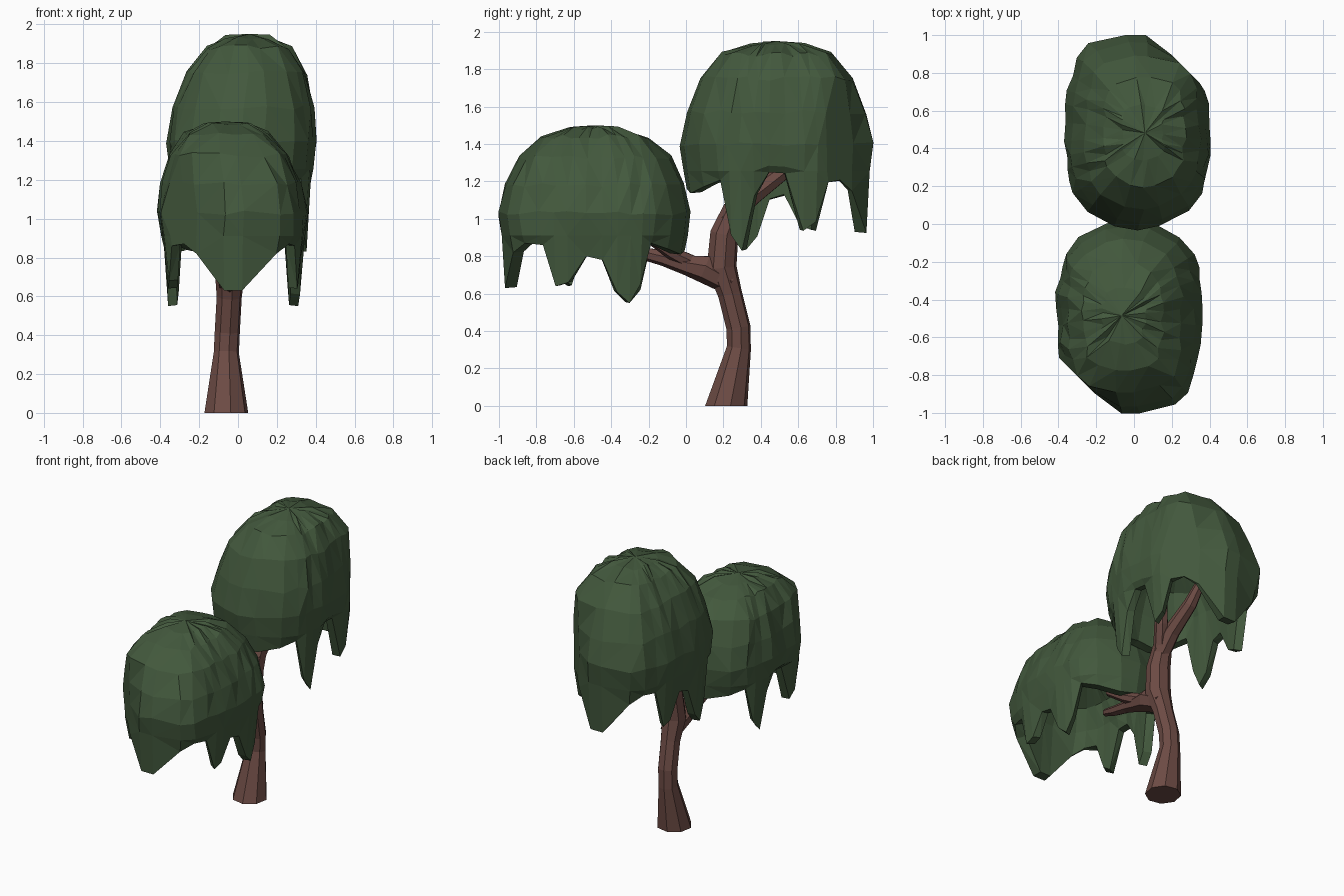
import bpy, bmesh, math, random
from mathutils import Vector

if "Cube" in bpy.data.objects:
    bpy.data.objects.remove(bpy.data.objects["Cube"])

random.seed(4)


def material(name, rgb):
    m = bpy.data.materials.new(name)
    m.diffuse_color = (*rgb, 1)
    m.use_nodes = True
    m.node_tree.nodes["Principled BSDF"].inputs["Base Color"].default_value = m.diffuse_color
    return m


LEAF = material("leaf green", (0.055, 0.098, 0.046))
BARK = material("bark brown", (0.15, 0.07, 0.058))


def finish(bm, name, mat):
    bmesh.ops.recalc_face_normals(bm, faces=bm.faces)
    me = bpy.data.meshes.new(name)
    bm.to_mesh(me)
    bm.free()
    me.materials.append(mat)
    ob = bpy.data.objects.new(name, me)
    bpy.context.collection.objects.link(ob)
    return ob


def bridge(bm, a, b):
    n = len(a)
    for i in range(n):
        j = (i + 1) % n
        bm.faces.new((a[i], a[j], b[j], b[i]))


# Canopy outline, front to back: x, y, rim height on the right, rim height on the left
HALF = [(.05, -.500, .63, .63), (.24, -.455, .82, .82), (.31, -.39, .87, .87),
        (.34, -.29, .86, .86), (.355, -.22, .64, .68), (.36, -.15, .66, .64),
        (.365, -.05, .80, .90), (.37, .04, .78, .905), (.37, .12, .61, .80),
        (.36, .19, .55, .55), (.35, .25, .65, .62), (.33, .31, .87, .87),
        (.26, .40, .84, .84), (.12, .475, .81, .81)]
OUTLINE = [(x, y, z) for x, y, z, _ in HALF] + [(0, .495, .83)]
OUTLINE += [(-x, y, z) for x, y, _, z in reversed(HALF)]

# Dome profile: radius factor, height, sideways lean
OUTER = [(.30, 1.485, -.03), (.58, 1.44, -.035), (.82, 1.33, -.025),
         (.96, 1.18, -.01), (1.035, 1.03, 0)]
INNER = [(.77, .98, 0), (.64, 1.12, 0), (.35, 1.19, 0)]


def canopy(name, location, turn, stretch):
    bm = bmesh.new()

    def ring(r, z, lean, jit):
        return [bm.verts.new((x * r + lean + random.uniform(-jit, jit),
                              y * r + random.uniform(-jit, jit) * .4,
                              z + random.uniform(-jit, jit))) for x, y, _ in OUTLINE]

    rings = [ring(*o, .012) for o in OUTER]
    # shoulder above the rim, ragged rim, then its inside edge
    rings.append([bm.verts.new((x, y, max(z + .03, .91))) for x, y, z in OUTLINE])
    rings.append([bm.verts.new((x * .93, y * .965, z)) for x, y, z in OUTLINE])
    rings.append([bm.verts.new((x * .80, y * .84, z + .005)) for x, y, z in OUTLINE])
    rings += [ring(*i, .008) for i in INNER]
    for a, b in zip(rings, rings[1:]):
        bridge(bm, a, b)
    n = len(OUTLINE)
    for rg, x, z in ((rings[0], -.04, 1.50), (rings[-1], 0, 1.20)):
        c = bm.verts.new((x, 0, z))
        for i in range(n):
            bm.faces.new((rg[i], rg[(i + 1) % n], c))
    bmesh.ops.triangulate(bm, faces=bm.faces, quad_method='SHORT_EDGE')
    for v in bm.verts:
        # flattened outer corner
        over = -.595 - (v.co.x + v.co.y)
        if over > 0:
            v.co.x += over / 2
            v.co.y += over / 2
        v.co.z = .55 + (v.co.z - .55) * stretch
    ob = finish(bm, name, LEAF)
    ob.location = location
    ob.rotation_euler.z = turn
    return ob


canopy("front_canopy", (-.025, -.485, 0), 0, 1.0)
canopy("back_canopy", (.018, .482, .28), math.pi, 1.18)


# Faceted limb swept through (x, y, z, radius) points
def limb(name, points, sides=7, flat_base=False):
    bm = bmesh.new()
    pts = [Vector(p[:3]) for p in points]
    rings = []
    for i, p in enumerate(pts):
        t = (pts[min(i + 1, len(pts) - 1)] - pts[max(i - 1, 0)]).normalized()
        if flat_base and i == 0:
            t = Vector((0, 0, 1))
        u = Vector((1, 0, 0))
        u = (u - t * u.dot(t)).normalized()
        w = t.cross(u)
        r = points[i][3]
        rings.append([bm.verts.new(p + (u * math.cos(a) + w * math.sin(a)) * r)
                      for a in (2 * math.pi * k / sides + .2 for k in range(sides))])
    for a, b in zip(rings, rings[1:]):
        bridge(bm, a, b)
    bm.faces.new(rings[0])
    bm.faces.new(rings[-1])
    return finish(bm, name, BARK)


# Trunk leaning forward at the fork, then rising into the back canopy
limb("trunk", [(-.06, .215, 0, .115), (-.06, .283, .31, .066), (-.055, .28, .42, .066),
               (-.045, .235, .60, .066), (-.04, .19, .74, .082), (-.03, .205, .92, .077),
               (-.02, .26, 1.06, .06)], 8, True)

# Branches into the back canopy
limb("back_branch", [(-.02, .22, .98, .062), (-.02, .35, 1.12, .055),
                     (-.03, .52, 1.25, .045), (-.04, .62, 1.38, .03)])
limb("upper_branch", [(-.02, .24, 1.0, .05), (.05, .33, 1.16, .045), (.1, .4, 1.42, .028)])

# Forked branch into the front canopy
limb("front_branch", [(-.04, .24, .655, .065), (-.04, .10, .735, .078), (-.04, .0, .755, .055),
                      (-.05, -.12, .79, .042), (-.06, -.26, .825, .034), (-.07, -.36, .86, .025)])
limb("front_twig", [(-.04, .03, .765, .045), (0, -.08, .82, .036), (.04, -.2, .90, .028)])
